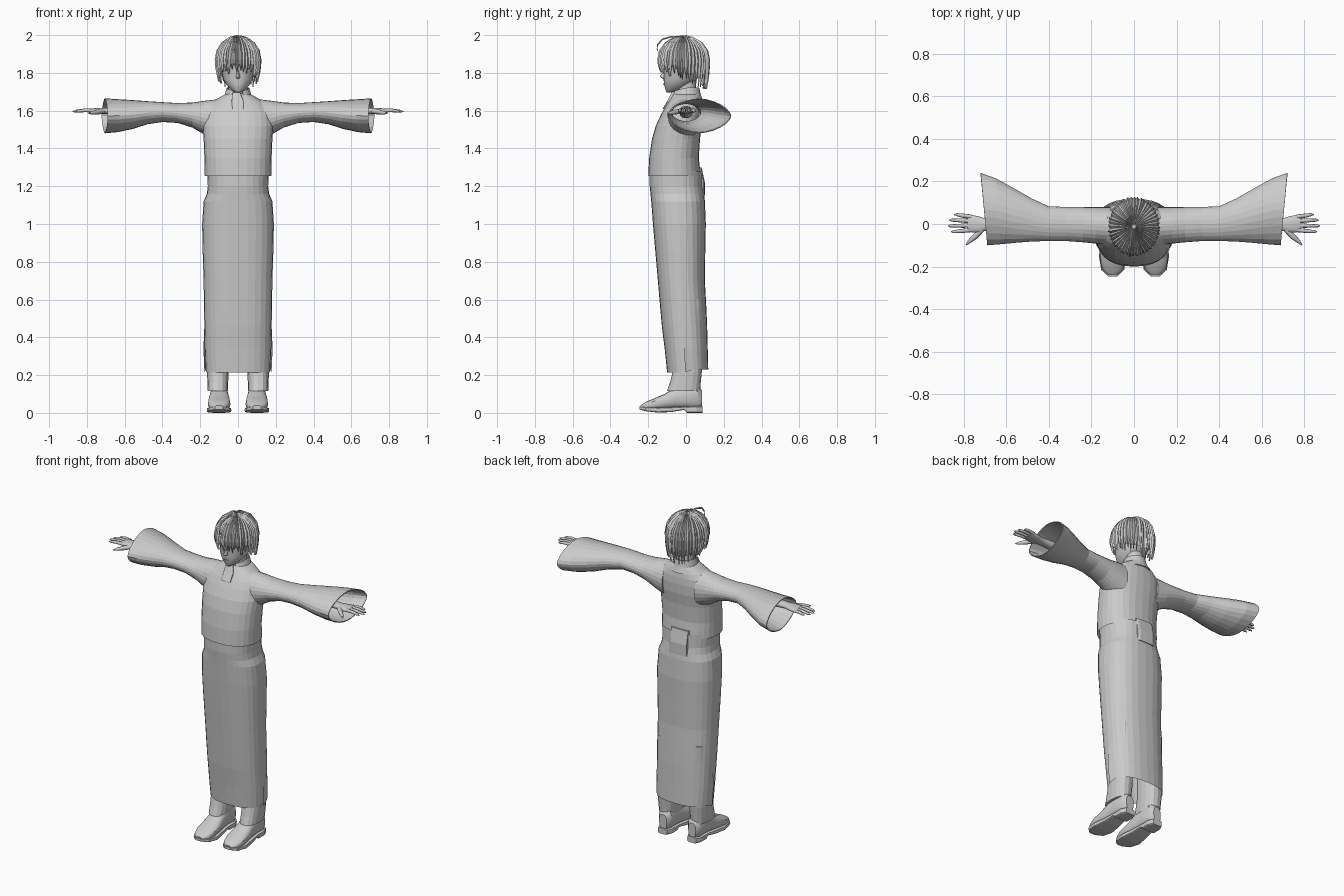
import bpy, bmesh, math, random
from mathutils import Vector

if "Cube" in bpy.data.objects:
    bpy.data.objects.remove(bpy.data.objects["Cube"])

random.seed(4)
grey = bpy.data.materials.new("plain_grey")
grey.diffuse_color = (0.6, 0.6, 0.6, 1)
grey.use_nodes = True
grey.node_tree.nodes["Principled BSDF"].inputs["Base Color"].default_value = grey.diffuse_color


def finish(bm, name, mirror=False, thick=0, smooth=None):
    bmesh.ops.recalc_face_normals(bm, faces=bm.faces[:])
    me = bpy.data.meshes.new(name)
    bm.to_mesh(me)
    bm.free()
    me.materials.append(grey)
    ob = bpy.data.objects.new(name, me)
    bpy.context.collection.objects.link(ob)
    if thick:
        m = ob.modifiers.new("thickness", 'SOLIDIFY')
        m.thickness = thick
    if mirror:
        ob.modifiers.new("mirror", 'MIRROR')
    if smooth:
        bpy.ops.object.select_all(action='DESELECT')
        ob.select_set(True)
        bpy.context.view_layer.objects.active = ob
        bpy.ops.object.shade_smooth_by_angle(angle=math.radians(smooth))
    return ob


def section(axis, pos, a0, a1, b0, b1, p=2, n=24):
    """Superellipse outline across an axis, given its two extents."""
    pts = []
    for i in range(n):
        t = 2 * math.pi * i / n
        c, s = math.cos(t), math.sin(t)
        a = (a0 + a1) / 2 + (a1 - a0) / 2 * math.copysign(abs(c) ** (2 / p), c)
        b = (b0 + b1) / 2 + (b1 - b0) / 2 * math.copysign(abs(s) ** (2 / p), s)
        pts.append({'x': (pos, a, b), 'y': (a, pos, b), 'z': (a, b, pos)}[axis])
    return pts


def loft(rings, closed=True, cap0=True, cap1=True):
    bm = bmesh.new()
    vs = [[bm.verts.new(p) for p in r] for r in rings]
    n = len(vs[0])
    for r, q in zip(vs, vs[1:]):
        for i in range(n if closed else n - 1):
            j = (i + 1) % n
            bm.faces.new((r[i], r[j], q[j], q[i]))
    if closed and cap0:
        bm.faces.new(vs[0])
    if closed and cap1:
        bm.faces.new(vs[-1])
    return bm


def body(rows, p=2, n=24, **kw):
    """Upright loft from (z, half width, front y, back y)."""
    return loft([section('z', z, -w, w, f, b, p, n) for z, w, f, b in rows], **kw)


def tube(name, pts, radii, n=8, mirror=False):
    pts = [Vector(p) for p in pts]
    rings = []
    for i, p in enumerate(pts):
        d = pts[min(i + 1, len(pts) - 1)] - pts[max(i - 1, 0)]
        q = d.to_track_quat('Z', 'Y')
        rings.append([p + q @ Vector((radii[i] * math.cos(k * math.tau / n),
                                      radii[i] * math.sin(k * math.tau / n), 0)) for k in range(n)])
    return finish(loft(rings), name, mirror, smooth=50)


# Long skirt with side slits
rows = [(1.28, .162, -.192, .085), (1.20, .16, -.192, .088), (1.16, .165, -.188, .095),
        (1.12, .182, -.184, .1), (1.0, .19, -.175, .105), (.85, .187, -.162, .102),
        (.7, .182, -.149, .1), (.55, .18, -.136, .108), (.46, .178, -.128, .112),
        (.34, .176, -.113, .115), (.215, .171, -.1, .118)]
bm = body(rows, 2.4, 28, cap0=False, cap1=False)
side = lambda v: abs(v.co.x) > .17 and v.co.z < .5 and any(
    abs(v.co.z - z) < .001 and abs(abs(v.co.x) - w) < .0005 for z, w, f, b in rows)
slit = [e for e in bm.edges if side(e.verts[0]) and side(e.verts[1])]
bmesh.ops.split_edges(bm, edges=slit)
for v in bm.verts:
    if v.co.z < .45 and abs(v.co.x) > .165:
        if all(f.calc_center_median().y > v.co.y for f in v.link_faces):
            v.co.x *= 1.04
            v.co.y -= .012
    if v.co.z < .25 and v.co.y > 0:
        v.co.z += .015
finish(bm, "skirt")

# Blouse body and the overlapping flap at its back hem
finish(body([(1.255, .176, -.2, .078), (1.35, .178, -.195, .068), (1.45, .182, -.18, .074),
             (1.52, .188, -.16, .084), (1.58, .182, -.132, .086), (1.62, .165, -.11, .083),
             (1.65, .13, -.09, .078), (1.675, .09, -.075, .074), (1.69, .06, -.065, .068)],
            2.3, 28, cap0=False), "blouse")
finish(loft([section('z', z, -.07, .05, .05, y, 5, 16)
             for z, y in ((1.15, .1), (1.22, .1), (1.30, .082))]), "back_flap")

# Wide sleeves, open at the cuff
rows = [(.11, -.1, .08, 1.44, 1.66, 2), (.18, -.092, .08, 1.475, 1.652, 2),
        (.24, -.086, .08, 1.51, 1.643, 2), (.32, -.08, .08, 1.535, 1.64, 2),
        (.40, -.08, .083, 1.54, 1.645, 2), (.48, -.082, .12, 1.528, 1.65, 2),
        (.56, -.088, .168, 1.503, 1.656, 1.9), (.64, -.095, .215, 1.486, 1.661, 1.8),
        (.705, -.1, .24, 1.48, 1.665, 1.7)]
bm = loft([section('x', *r, n=24) for r in rows], cap1=False)
for v in bm.verts:
    v.co.x += .09 * (v.co.y - .07) * max(0, min(1, (v.co.x - .4) / .3))
finish(bm, "sleeve", True, .005)

# Hands: forearm and palm, fingers, thumb
finish(loft([section('x', *r, p=2.3, n=14) for r in (
    (.45, -.035, .035, 1.56, 1.625), (.66, -.03, .025, 1.58, 1.618), (.70, -.032, .026, 1.583, 1.615),
    (.73, -.042, .036, 1.581, 1.615), (.76, -.04, .042, 1.585, 1.613), (.782, -.034, .04, 1.589, 1.61))]),
    "palm", True, smooth=50)
for i, (y, dy, tip) in enumerate(((-.028, -.008, .86), (-.007, -.002, .875),
                                  (.014, .004, .868), (.034, .01, .845))):
    tube(f"finger_{i + 1}", [(.765, y, 1.6), (.81, y + dy * .6, 1.602), (tip - .012, y + dy, 1.597),
                             (tip, y + dy, 1.595)], [.0105, .0095, .007, .002], mirror=True)
tube("thumb", [(.715, -.025, 1.597), (.745, -.058, 1.593), (.775, -.083, 1.588), (.79, -.1, 1.585)],
     [.014, .013, .009, .002], mirror=True)

# Stand collar, open at the front, and the placket below it
rings = []
for z, rx, ry, dip in ((1.65, .098, .088, 0), (1.685, .07, .076, .005), (1.722, .06, .068, .018)):
    ring = []
    for k in range(21):
        a = math.radians(24 + 312 * k / 20)
        ring.append((rx * math.sin(a), .002 - ry * math.cos(a), z - dip * max(0, math.cos(a))))
    rings.append(ring)
finish(loft(rings, closed=False), "collar", thick=.006)
finish(loft([section('z', z, a, b, f, f + .03, 6, 16) for z, a, b, f in (
    (1.61, -.03, .03, -.124), (1.65, -.034, .03, -.1), (1.695, -.03, .012, -.078))]), "placket")
tube("neck", [(0, .01, 1.6), (0, .005, 1.69), (0, .0, 1.77)], [.062, .05, .05], 16)

# Head
finish(body([(1.697, .012, -.102, -.075), (1.708, .032, -.108, -.03), (1.735, .06, -.115, .02),
             (1.765, .078, -.119, .055), (1.81, .088, -.117, .09), (1.86, .096, -.127, .108),
             (1.92, .092, -.118, .1), (1.97, .05, -.07, .06)], 2.1, 24), "head", smooth=60)
finish(loft([section('z', z, -w, w, y, -.1, 1.6, 10) for z, w, y in (
    (1.767, .004, -.117), (1.776, .012, -.137), (1.782, .011, -.14), (1.80, .007, -.125),
    (1.825, .006, -.119))]), "nose", smooth=50)


def face_plate(name, x, z, w, h, tilt=0, mirror=True):
    """Thin almond plate following the curve of the face."""
    rings = []
    for out in (-.004, .003):
        ring = []
        for px, _, pz in section('y', 0, x - w, x + w, z - h, z + h, 1.6, 12):
            y = -.012 - .106 * math.sqrt(max(0, 1 - (px / .088) ** 2))
            ring.append((px, y - out, pz + tilt * (px - x)))
        rings.append(ring)
    finish(loft(rings), name, mirror)


face_plate("eye", .042, 1.815, .02, .011, .1)
face_plate("upper_lash", .043, 1.828, .024, .004, .15)
face_plate("eyebrow", .043, 1.848, .024, .003, .2)
face_plate("mouth", 0, 1.742, .014, .003, 0, False)


# Hair: inner cap, then tapered overlapping locks
def hair_pt(a, t, end, off=0):
    if t < .6:
        th = t / .6 * math.pi / 2
        r, z = math.sin(th), 1.87 + (.122 + off) * math.cos(th)
    else:
        u = (t - .6) / .4
        r, z = 1 - .12 * u * u, 1.87 + (end - 1.87) * u
    return ((.117 + off) * r * math.sin(a), -.012 - (.134 + off) * r * math.cos(a), z)


def hair_end(a):
    return 1.775 + .045 * math.cos(a)


finish(loft([[hair_pt(math.tau * k / 40, t, hair_end(math.tau * k / 40) + .03, -.004) for k in range(40)]
             for t in (.02, .12, .25, .38, .5, .6, .8, 1)], cap1=False), "hair_cap")
bm = bmesh.new()
LOCKS = 44
for i in range(LOCKS):
    a = math.tau * (i + random.uniform(-.2, .2)) / LOCKS
    end = hair_end(a) + random.uniform(-.022, .012)
    lift = random.uniform(.004, .008)
    sway = random.uniform(-.06, .06)
    prev = None
    for t in (.03, .15, .3, .45, .6, .75, .88, 1):
        half = .095 * (1 if t < .7 else (1.03 - t) / .33)
        c = a + sway * t * t
        row = [bm.verts.new(hair_pt(c + half * s, t, end, o)) for s, o in ((-1, -.003), (0, lift), (1, -.003))]
        if prev:
            for k in (0, 1):
                bm.faces.new((prev[k], prev[k + 1], row[k + 1], row[k]))
        prev = row
finish(bm, "hair_locks")
tube("stray_curl", [(-.01, -.02, 1.99), (-.015, -.08, 1.991), (-.02, -.125, 1.978), (-.02, -.15, 1.95),
                    (-.02, -.153, 1.925), (-.02, -.145, 1.905)], [.004, .005, .005, .004, .003, .001], 6)

# Trouser legs and shoes
finish(loft([section('z', z, .107 - w, .107 + w, f, b, 2.4, 16) for z, w, f, b in (
    (.115, .053, -.1, .074), (.16, .055, -.085, .078), (.22, .057, -.07, .084),
    (.4, .058, -.07, .085), (.6, .06, -.075, .085))]), "trouser_leg", True)
finish(loft([section('y', y, .1 - w, .1 + w, b, t, 2.6, 16) for y, w, b, t in (
    (.084, .026, .03, .12), (.06, .044, .02, .15), (0, .046, .025, .15), (-.06, .05, .022, .135),
    (-.11, .057, .02, .102), (-.17, .06, .016, .076), (-.215, .048, .016, .058),
    (-.24, .022, .018, .04))]), "shoe", True, smooth=35)
finish(loft([section('y', y, .1 - w, .1 + w, b, t, 6, 16) for y, w, b, t in (
    (.088, .03, 0, .036), (.055, .046, 0, .036), (.005, .046, 0, .034), (-.01, .046, .016, .033),
    (-.08, .054, .004, .03), (-.15, .065, .002, .028), (-.215, .054, .009, .03),
    (-.246, .022, .018, .034))]), "sole", True)
